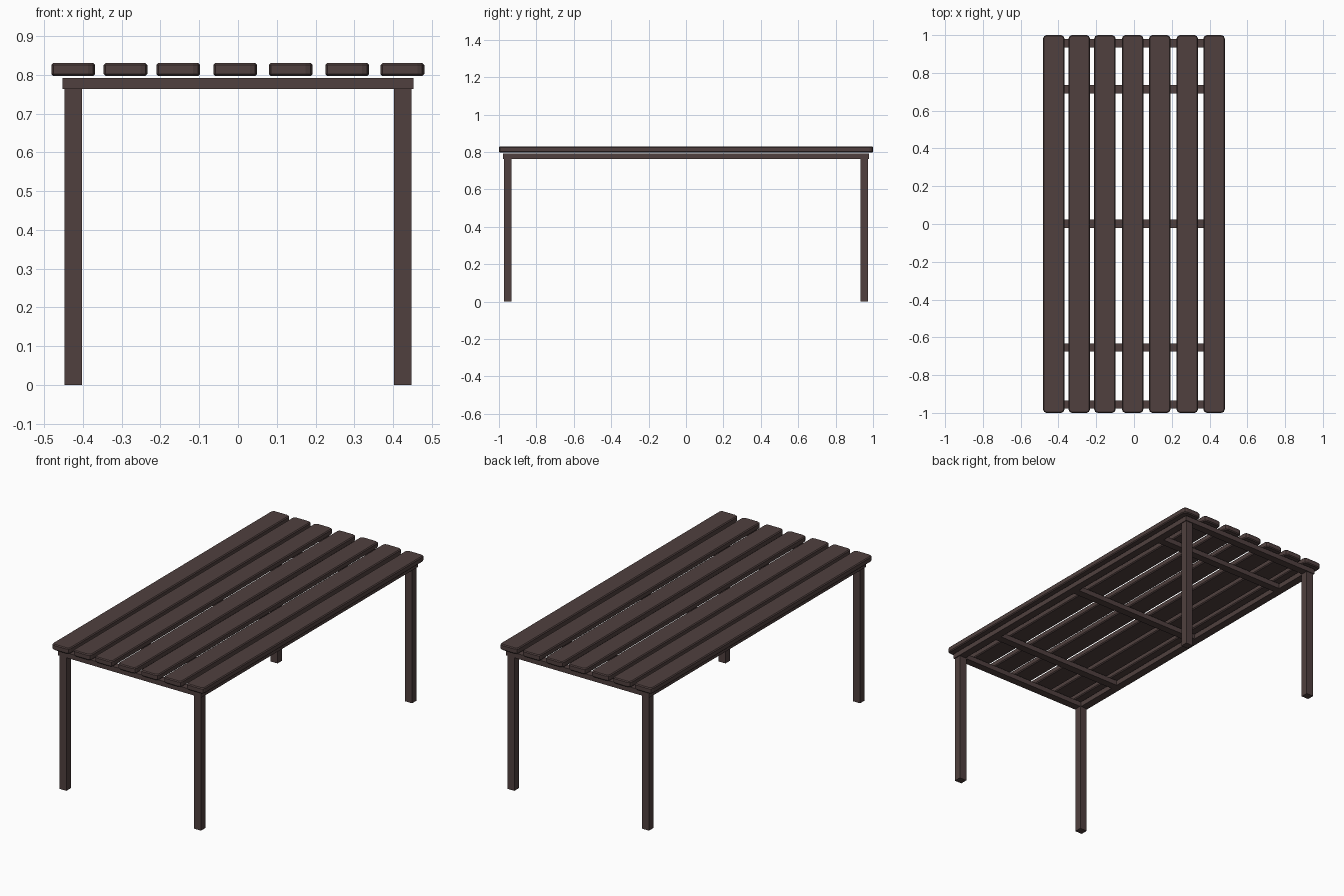
import bpy, bmesh

if "Cube" in bpy.data.objects:
    bpy.data.objects.remove(bpy.data.objects["Cube"])

wood = bpy.data.materials.new("dark brown wood")
wood.diffuse_color = (0.080, 0.051, 0.049, 1)
wood.use_nodes = True
wood.node_tree.nodes["Principled BSDF"].inputs["Base Color"].default_value = wood.diffuse_color


def box(name, x0, x1, y0, y1, z0, z1, corner=0.0, edge=0.0):
    """Box from its limits, with optional corner and rim bevels."""
    bm = bmesh.new()
    bmesh.ops.create_cube(bm, size=1)
    for v in bm.verts:
        v.co.x = x1 if v.co.x > 0 else x0
        v.co.y = y1 if v.co.y > 0 else y0
        v.co.z = z1 if v.co.z > 0 else z0
    if corner:
        upright = [e for e in bm.edges
                   if abs(e.verts[0].co.z - e.verts[1].co.z) > 1e-4]
        bmesh.ops.bevel(bm, geom=upright, offset=corner, segments=2,
                        profile=0.5, affect='EDGES')
    if edge:
        rim = [e for e in bm.edges
               if abs(e.verts[0].co.z - e.verts[1].co.z) < 1e-4]
        bmesh.ops.bevel(bm, geom=rim, offset=edge, segments=1,
                        affect='EDGES')
    bmesh.ops.recalc_face_normals(bm, faces=bm.faces)
    me = bpy.data.meshes.new(name)
    bm.to_mesh(me)
    bm.free()
    me.materials.append(wood)
    ob = bpy.data.objects.new(name, me)
    bpy.context.collection.objects.link(ob)
    return ob


# Tabletop planks, slightly unevenly spaced
for i, x in enumerate((-0.425, -0.290, -0.154, -0.007, 0.136, 0.282, 0.424)):
    box(f"plank_{i + 1}", x - 0.0565, x + 0.0565, -1, 1, 0.797, 0.830,
        corner=0.018, edge=0.005)

# Side rails and legs
for side, s in (("left", -1), ("right", 1)):
    xs = sorted((s * 0.408, s * 0.453))
    box(f"{side}_rail", *xs, -0.979, 0.979, 0.763, 0.792)
    xs = sorted((s * 0.403, s * 0.448))
    for end, t in (("front", -1), ("back", 1)):
        ys = sorted((t * 0.932, t * 0.974))
        box(f"{end}_{side}_leg", *xs, *ys, 0, 0.764)

# Cross bars between the rails
for i, y in enumerate((-0.956, -0.654, 0.001, 0.714, 0.957)):
    box(f"cross_bar_{i + 1}", -0.408, 0.408, y - 0.022, y + 0.022,
        0.763, 0.792)
